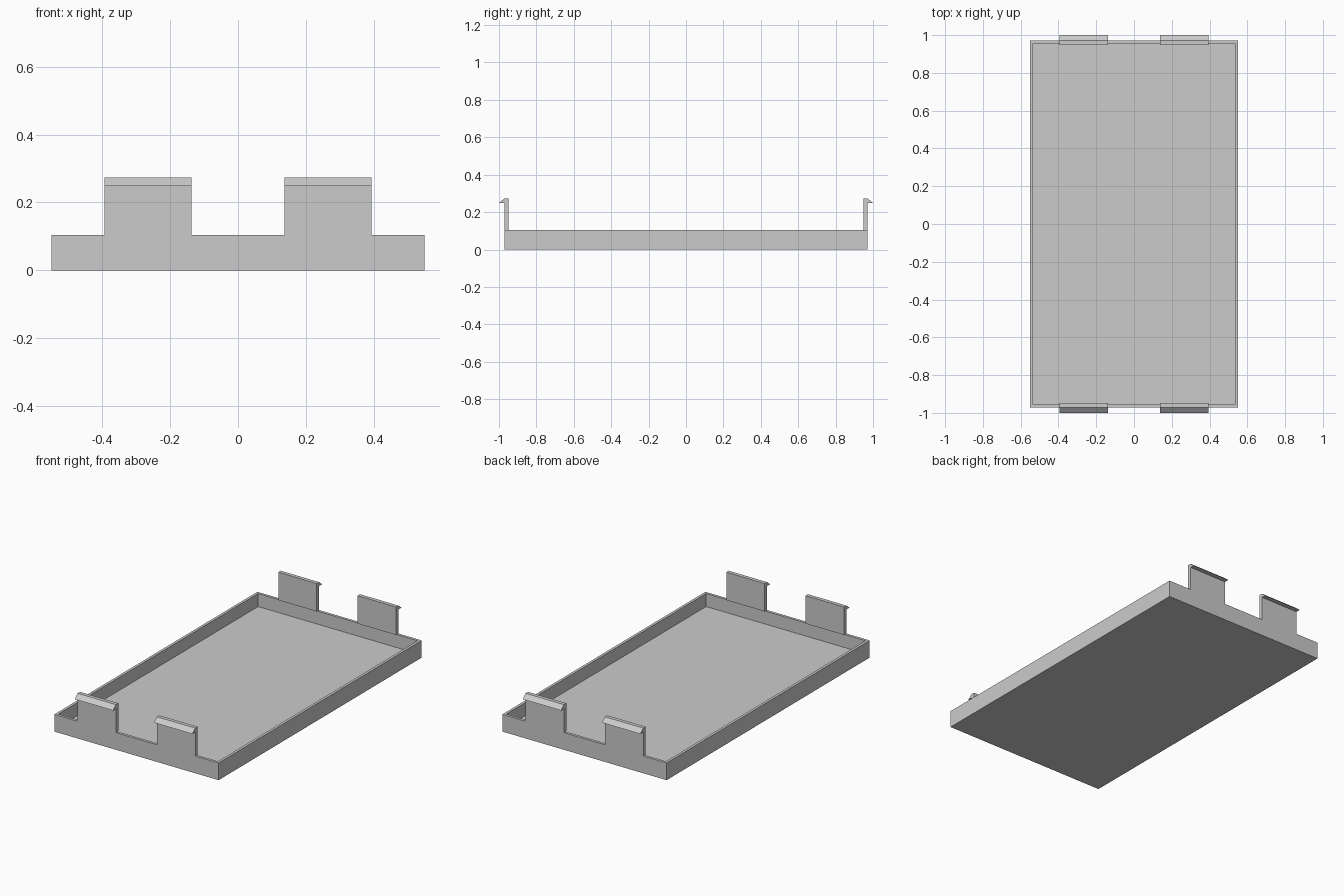
import bpy
import bmesh

cube = bpy.data.objects.get("Cube")
if cube:
    bpy.data.objects.remove(cube, do_unlink=True)

# Main dimensions
HALF_X, HALF_Y = 0.55, 0.971
RIM, FLOOR, WALL = 0.104, 0.025, 0.023
CLIP_INNER, CLIP_OUTER = 0.137, 0.394
HOOK_Z, TOP_Z = 0.249, 0.273

grey = bpy.data.materials.new("plain_grey")
grey.use_nodes = True
colour = (0.6, 0.6, 0.6, 1)
grey.diffuse_color = colour
grey.node_tree.nodes["Principled BSDF"].inputs["Base Color"].default_value = colour


def finish(name, bm):
    bmesh.ops.recalc_face_normals(bm, faces=bm.faces)
    mesh = bpy.data.meshes.new(name)
    bm.to_mesh(mesh)
    bm.free()
    mesh.materials.append(grey)
    obj = bpy.data.objects.new(name, mesh)
    bpy.context.collection.objects.link(obj)
    return obj


def extruded(bm, points, offset):
    face = bm.faces.new([bm.verts.new(p) for p in points])
    result = bmesh.ops.extrude_face_region(bm, geom=[face], use_keep_orig=True)
    moved = [v for v in result["geom"] if isinstance(v, bmesh.types.BMVert)]
    bmesh.ops.translate(bm, verts=moved, vec=offset)


# Shallow tray: a box whose top is inset and pushed down to the floor
bm = bmesh.new()
extruded(bm, [(-HALF_X, -HALF_Y, 0), (HALF_X, -HALF_Y, 0),
              (HALF_X, HALF_Y, 0), (-HALF_X, HALF_Y, 0)], (0, 0, RIM))
bmesh.ops.recalc_face_normals(bm, faces=bm.faces)
top = max(bm.faces, key=lambda f: f.calc_center_median().z)
bmesh.ops.inset_region(bm, faces=[top], thickness=WALL)
well = bmesh.ops.extrude_face_region(bm, geom=[top])["geom"]
bmesh.ops.translate(bm, verts=[v for v in well if isinstance(v, bmesh.types.BMVert)],
                    vec=(0, 0, FLOOR - RIM))
if top.is_valid:
    bmesh.ops.delete(bm, geom=[top], context="FACES")
finish("tray", bm)

# Snap clips: an upright tab with an outward hook, two on each end wall
profile = [(HALF_Y - WALL, RIM), (HALF_Y, RIM), (HALF_Y, HOOK_Z),
           (1, HOOK_Z), (HALF_Y, TOP_Z), (HALF_Y - WALL, TOP_Z)]
for end, sy in (("front", -1), ("back", 1)):
    for side, sx in (("right", -1), ("left", 1)):
        bm = bmesh.new()
        extruded(bm, [(sx * CLIP_INNER, sy * y, z) for y, z in profile],
                 (sx * (CLIP_OUTER - CLIP_INNER), 0, 0))
        finish(f"{end}_{side}_clip", bm)
